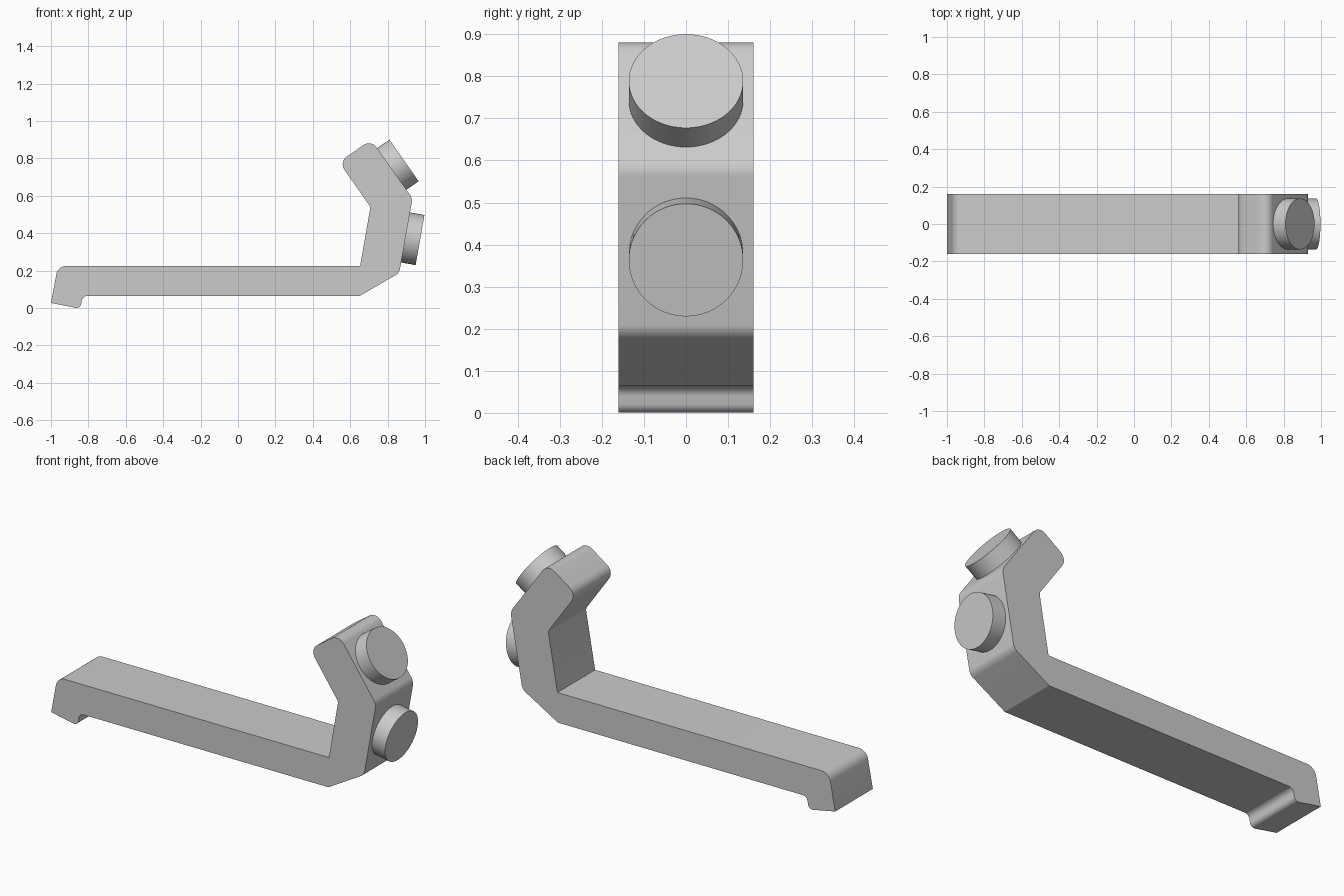
import bpy
import bmesh
import math
from mathutils import Vector, Matrix

if "Cube" in bpy.data.objects:
    bpy.data.objects.remove(bpy.data.objects["Cube"])

HALF_WIDTH = 0.16

# Single matte grey
grey = bpy.data.materials.new("plain grey")
grey.use_nodes = True
COLOUR = (0.6, 0.6, 0.6, 1)
grey.diffuse_color = COLOUR
grey.node_tree.nodes["Principled BSDF"].inputs["Base Color"].default_value = COLOUR


def finish(bm, name):
    bmesh.ops.recalc_face_normals(bm, faces=bm.faces)
    mesh = bpy.data.meshes.new(name)
    bm.to_mesh(mesh)
    bm.free()
    mesh.materials.append(grey)
    obj = bpy.data.objects.new(name, mesh)
    bpy.context.collection.objects.link(obj)
    bpy.ops.object.select_all(action='DESELECT')
    obj.select_set(True)
    bpy.context.view_layer.objects.active = obj
    bpy.ops.object.shade_smooth_by_angle(angle=math.radians(25))
    return obj


def rounded(corners, steps=8):
    """Outline with each (x, z, radius) corner replaced by a tangent arc."""
    outline = []
    for i, (x, z, radius) in enumerate(corners):
        p = Vector((x, z))
        if radius == 0:
            outline.append(p)
            continue
        a = (Vector(corners[i - 1][:2]) - p).normalized()
        b = (Vector(corners[(i + 1) % len(corners)][:2]) - p).normalized()
        half = a.angle(b) / 2
        centre = p + (a + b).normalized() * radius / math.sin(half)
        reach = radius / math.tan(half)
        start = (p + a * reach - centre).normalized()
        end = (p + b * reach - centre).normalized()
        for k in range(steps + 1):
            outline.append(centre + start.slerp(end, k / steps) * radius)
    return outline


def extruded(name, corners):
    bm = bmesh.new()
    verts = [bm.verts.new((p.x, -HALF_WIDTH, p.y)) for p in rounded(corners)]
    face = bm.faces.new(verts)
    new = bmesh.ops.extrude_face_region(bm, geom=[face])["geom"]
    moved = [g for g in new if isinstance(g, bmesh.types.BMVert)]
    bmesh.ops.translate(bm, verts=moved, vec=(0, 2 * HALF_WIDTH, 0))
    return finish(bm, name)


def disc(name, x, z, tilt, radius=0.136, height=0.079, sunk=0.005):
    """Round pad whose base centre is on the bracket, tilted up from +x."""
    axis = Vector((math.cos(tilt), 0, math.sin(tilt)))
    place = Matrix.Translation(Vector((x, 0, z)) + axis * (height - sunk) / 2)
    turn = Matrix.Rotation(math.pi / 2 - tilt, 4, 'Y')
    bm = bmesh.new()
    bmesh.ops.create_cone(bm, cap_ends=True, segments=64, radius1=radius,
                          radius2=radius, depth=height + sunk, matrix=place @ turn)
    return finish(bm, name)


# Bent bracket: hooked foot, long arm, upright and leaning head
extruded("bracket", [
    (-1.0, 0.027, 0),
    (-0.963, 0.225, 0.055),
    (0.653, 0.225, 0),
    (0.708, 0.54, 0.03),
    (0.54, 0.78, 0.05),
    (0.712, 0.90, 0.05),
    (0.933, 0.586, 0.06),
    (0.862, 0.187, 0.05),
    (0.65, 0.064, 0),
    (-0.831, 0.064, 0.03),
    (-0.843, -0.004, 0.025),
])

# Round pads on the outer faces
disc("lower_pad", 0.8955, 0.377, math.radians(-10))
disc("upper_pad", 0.823, 0.7435, math.radians(35))
